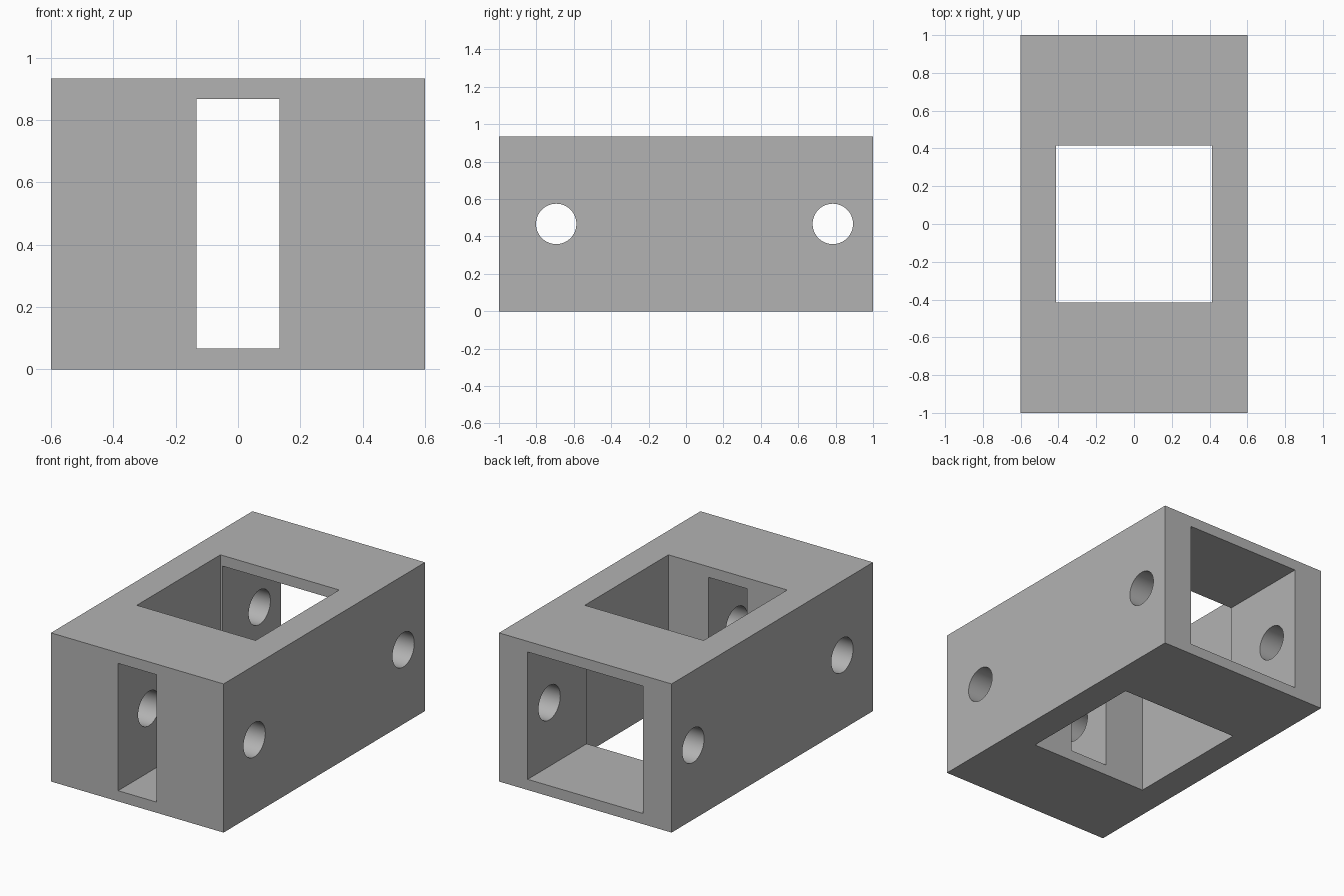
import bpy
import math

if "Cube" in bpy.data.objects:
    bpy.data.objects.remove(bpy.data.objects["Cube"], do_unlink=True)

HEIGHT = 0.934

grey = bpy.data.materials.new("plain grey")
grey.use_nodes = True
colour = (0.45, 0.45, 0.45, 1)
grey.diffuse_color = colour
grey.node_tree.nodes["Principled BSDF"].inputs["Base Color"].default_value = colour


def box(name, low, high):
    """Box between two opposite corners."""
    centre = [(a + b) / 2 for a, b in zip(low, high)]
    bpy.ops.mesh.primitive_cube_add(size=1, location=centre)
    obj = bpy.context.object
    obj.name = name
    obj.scale = [b - a for a, b in zip(low, high)]
    bpy.ops.object.transform_apply(location=True, rotation=True, scale=True)
    obj.data.materials.append(grey)
    return obj


def cross_hole(name, y):
    """Round cutter running the full width along x."""
    bpy.ops.mesh.primitive_cylinder_add(
        vertices=64, radius=0.108, depth=1.6,
        location=(0, y, HEIGHT / 2), rotation=(0, math.pi / 2, 0))
    obj = bpy.context.object
    obj.name = name
    bpy.ops.object.transform_apply(location=True, rotation=True, scale=True)
    obj.data.materials.append(grey)
    return obj


# Solid block
body = box("housing_block", (-0.6, -1, 0), (0.6, 1, HEIGHT))

# Vertical window, narrow front slot, wide rear opening and the pin holes
cutters = [
    box("window_cutter", (-0.413, -0.415, -0.2), (0.413, 0.415, 1.2)),
    box("front_slot_cutter", (-0.133, -1.2, 0.067), (0.133, -0.1, 0.867)),
    box("rear_opening_cutter", (-0.4, 0.1, 0.067), (0.4, 1.2, 0.867)),
    cross_hole("front_hole_cutter", -0.694),
    cross_hole("rear_hole_cutter", 0.785),
]

for cutter in cutters:
    cutter.hide_render = True
    bpy.ops.object.select_all(action="DESELECT")
    body.select_set(True)
    bpy.context.view_layer.objects.active = body
    cut = body.modifiers.new(cutter.name, "BOOLEAN")
    cut.operation = "DIFFERENCE"
    cut.solver = "EXACT"
    cut.object = cutter
    bpy.ops.object.modifier_apply(modifier=cut.name)
    bpy.data.objects.remove(cutter, do_unlink=True)

# Smooth hole walls, sharp edges elsewhere
body.select_set(True)
bpy.context.view_layer.objects.active = body
bpy.ops.object.shade_smooth_by_angle(angle=math.radians(30))
